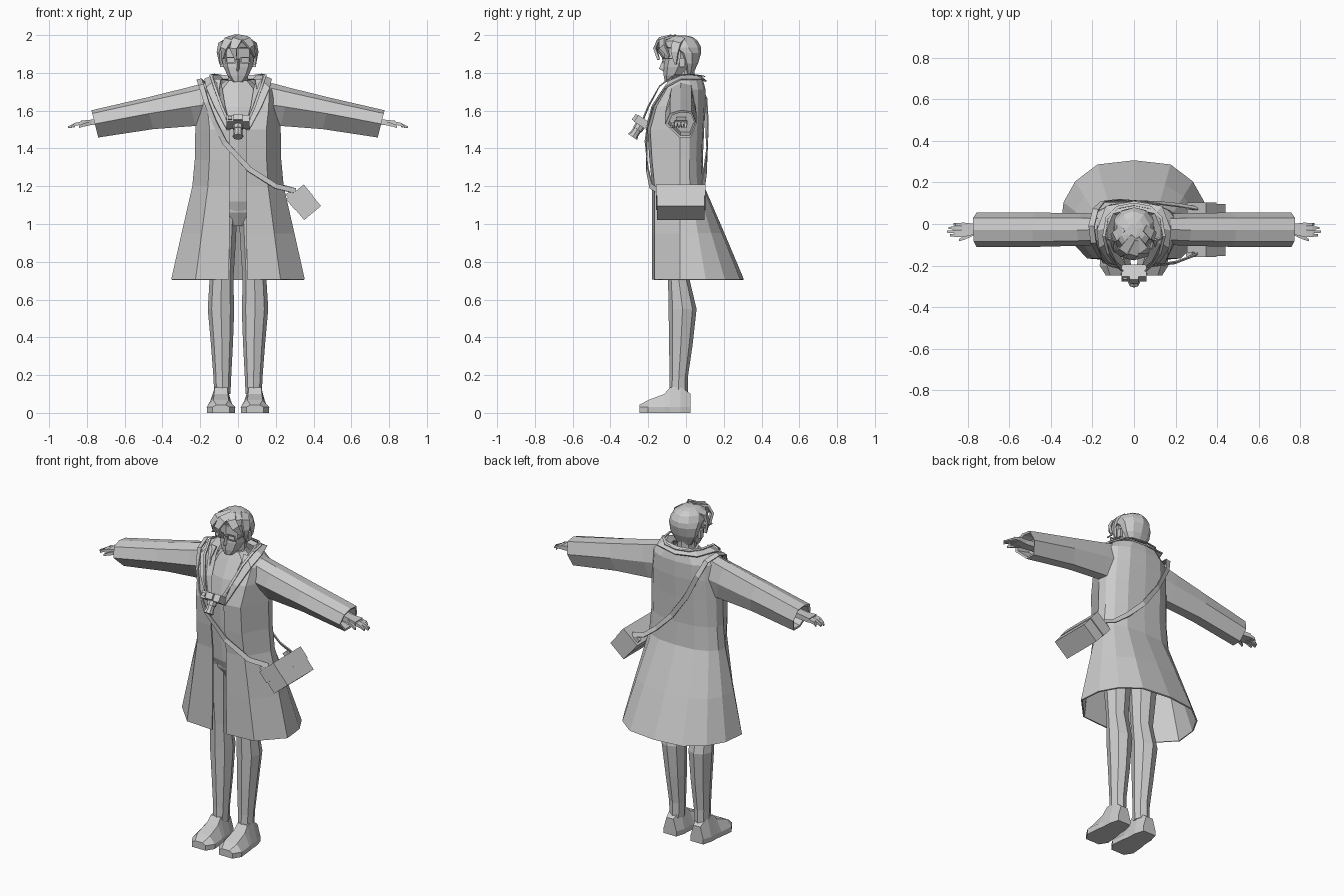
import bpy, bmesh
from math import sin, cos, pi, radians
from mathutils import Vector, Matrix


def loft(name, rings, closed=True, cap=True, thick=0):
    """Skin a list of equally long point rings."""
    bm = bmesh.new()
    vs = [[bm.verts.new(p) for p in r] for r in rings]
    n = len(rings[0])
    for a, b in zip(vs, vs[1:]):
        for i in range(n if closed else n - 1):
            j = (i + 1) % n
            bm.faces.new((a[i], a[j], b[j], b[i]))
    if closed and cap:
        bm.faces.new(vs[0])
        bm.faces.new(vs[-1])
    bmesh.ops.recalc_face_normals(bm, faces=bm.faces)
    me = bpy.data.meshes.new(name)
    bm.to_mesh(me)
    bm.free()
    ob = bpy.data.objects.new(name, me)
    bpy.context.collection.objects.link(ob)
    if thick:
        m = ob.modifiers.new("thickness", 'SOLIDIFY')
        m.thickness, m.offset = thick, 0
    return ob


def oval(z, w, yf, yb, cx=0, n=8):
    ym, h = (yf + yb) / 2, (yb - yf) / 2
    return [(cx + w * sin(2 * pi * i / n), ym - h * cos(2 * pi * i / n), z) for i in range(n)]


def box(name, size, at, frame=Matrix()):
    x, y, z = (s / 2 for s in size)
    sq = [(-x, -y), (x, -y), (x, y), (-x, y)]
    return loft(name, [[frame @ (Vector((a, b, c)) + Vector(at)) for a, b in sq] for c in (-z, z)])


def strip(name, pts, widths, t, centre):
    """Flat band along a path, facing away from a centre point."""
    P = [Vector(p) for p in pts]
    rings = []
    for i, p in enumerate(P):
        d = (P[min(i + 1, len(P) - 1)] - P[max(i - 1, 0)]).normalized()
        n = p - Vector(centre)
        if centre[2] == 0:  # body straps: lie flat on the shoulders
            n.z = max(0, p.z - 1.6) * 4
        side = d.cross(n).normalized()
        n = side.cross(d).normalized()
        s, n = side * widths[i] / 2, n * t / 2
        rings.append([p - s - n, p + s - n, p + s + n, p - s + n])
    return loft(name, rings)


# Coat: open-fronted rings (z, half width, front y, back y, half gap)
FX, FY = (1, .96, .8, .5), (0, .4, .7, .94)
coat = []
for z, w, yf, yb, g in [(.705, .35, -.175, .303, .048), (.95, .295, -.175, .20, .045),
                        (1.2, .238, -.175, .092, .045), (1.34, .225, -.19, .085, .045),
                        (1.5, .222, -.2, .092, .045), (1.62, .215, -.165, .1, .085),
                        (1.71, .205, -.11, .1, .1), (1.765, .15, -.075, .085, .09)]:
    h = [(g, yf), (g + (w - g) * .58, yf * .93)]
    h += [(w * a, -.03 + (yb + .03) * b) for a, b in zip(FX, FY)]
    coat.append([(x, y, z) for x, y in h] + [(0, yb, z)] + [(-x, y, z) for x, y in reversed(h)])
loft("coat", coat, closed=False, thick=.008)

# Collar and lapels: inner, ridge and outer lines from back to lapel point
half = [((0, .06, 1.765), (0, .075, 1.785), (0, .108, 1.755)),
        ((.08, .045, 1.765), (.1, .05, 1.785), (.135, .085, 1.765)),
        ((.1, -.02, 1.76), (.13, -.02, 1.785), (.178, -.03, 1.765)),
        ((.088, -.08, 1.73), (.13, -.09, 1.755), (.168, -.115, 1.72)),
        ((.07, -.15, 1.62), (.09, -.175, 1.63), (.125, -.18, 1.62)),
        ((.04, -.195, 1.5), (.048, -.21, 1.5), (.06, -.21, 1.5))]
loft("collar", [[(-x, y, z) for x, y, z in r] for r in half[:0:-1]] + half, closed=False, thick=.008)

# Shirt and hips
loft("shirt", [oval(*r) for r in [(1.07, .05, -.13, -.03), (1.12, .17, -.145, .05), (1.34, .18, -.165, .06),
     (1.5, .18, -.175, .06), (1.62, .16, -.145, .07), (1.72, .11, -.095, .06), (1.76, .065, -.075, .04)]])
loft("hips", [oval(*r) for r in [(.99, .05, -.09, .04), (1.06, .16, -.125, .07), (1.14, .165, -.135, .06)]])

HEX = [(-.11, 0), (-.085, .055), (-.03, .072), (.03, .065), (.055, 0), (.025, -.072), (-.035, -.072)]
for s, tag in ((1, "left"), (-1, "right")):
    # Trouser legs
    loft(tag + "_leg", [oval(z, w, a, b, s * c) for z, w, a, b, c in [
        (.10, .043, -.09, .01, .083), (.19, .047, -.086, .01, .083), (.36, .058, -.09, .035, .085),
        (.55, .07, -.092, .056, .09), (.70, .063, -.095, .02, .088), (.9, .078, -.11, .04, .09),
        (1.08, .082, -.125, .06, .085)]])
    # Shoes
    shoe = []
    for y, w, h in [(.025, .042, .1), (-.03, .058, .14), (-.085, .06, .135), (-.115, .066, .1),
                    (-.2, .074, .068), (-.247, .045, .042)]:
        shoe.append([(s * .09 + a * w, y, b) for a, b in
                     [(-1, 0), (1, 0), (1.02, .03), (.55, h), (-.55, h), (-1.02, .03)]])
    loft(tag + "_shoe", shoe)
    # Sleeve with open cuff turned inward
    rings = [[(s * (x + .25 * dz * k), y * ky, zc + dz * k) for y, dz in HEX]
             for x, zc, k, ky in [(.15, 1.635, 1.55, .9), (.25, 1.62, 1.4, .95), (.47, 1.585, 1.15, 1),
                                  (.758, 1.53, 1, 1), (.755, 1.53, .85, .85), (.68, 1.545, .8, .8)]]
    loft(tag + "_sleeve", rings)
    # Hand, fingers and thumb
    def limb(name, pts):
        loft(name, [[(s * x, y + a * w, z + b * t) for a, b in [(-1, -1), (1, -1), (1, 1), (-1, 1)]]
                    for x, y, z, w, t in pts])
    limb(tag + "_palm", [(.68, -.025, 1.55, .024, .018), (.77, -.025, 1.538, .026, .015),
                         (.83, -.028, 1.535, .036, .012)])
    for i, (yy, tip) in enumerate([(-.054, .885), (-.037, .9), (-.019, .893), (-.002, .87)]):
        limb(f"{tag}_finger_{i + 1}", [(.825, yy, 1.535, .008, .009), (.86, yy, 1.528, .008, .008),
                                       (tip, yy, 1.512, .005, .005)])
    limb(tag + "_thumb", [(.775, -.045, 1.535, .012, .01), (.815, -.065, 1.525, .01, .009),
                          (.842, -.078, 1.515, .005, .006)])

# Head, neck, nose, ears
loft("neck", [oval(1.70, .055, -.07, .04), oval(1.82, .05, -.06, .045)])
loft("head", [oval(*r) for r in [(1.752, .026, -.112, -.06), (1.785, .055, -.118, -.01), (1.83, .076, -.12, .035),
                                 (1.87, .084, -.115, .055), (1.93, .086, -.115, .06), (1.975, .05, -.08, .04)]])
loft("nose", [[(-.009, -.11, z), (0, y, z), (.009, -.11, z)] for z, y in [(1.808, -.12), (1.822, -.143), (1.875, -.12)]])
for s in (1, -1):
    box("ear", (.016, .03, .05), (s * .086, -.02, 1.855))

# Glasses
for s in (1, -1):
    for dz in (-.014, .014):
        box("glasses_rim", (.052, .006, .006), (s * .04, -.121, 1.868 + dz))
    for dx in (-.024, .024):
        box("glasses_side", (.006, .006, .03), (s * .04 + dx, -.121, 1.868))
    box("glasses_arm", (.005, .1, .007), (s * .086, -.075, 1.876))
box("glasses_bridge", (.03, .006, .006), (0, -.123, 1.874))

# Hair cap and swept locks
loft("hair", [oval(*r, n=10) for r in [(1.79, .05, 0, .035, 0), (1.85, .085, -.025, .064, 0),
     (1.905, .097, -.06, .08, 0), (1.935, .098, -.115, .08, 0), (1.97, .084, -.13, .062, -.003),
     (1.99, .055, -.105, .035, -.005), (1.998, .025, -.07, 0, -.008)]])
LOCKS = [[(.02, -.08, 1.992), (-.005, -.145, 1.975), (-.025, -.163, 1.93), (-.012, -.145, 1.87)],
         [(0, -.06, 1.995), (-.05, -.13, 1.975), (-.075, -.14, 1.93), (-.078, -.115, 1.875)],
         [(.01, -.07, 1.993), (.045, -.125, 1.975), (.07, -.125, 1.94), (.086, -.09, 1.885)],
         [(-.05, -.02, 1.985), (-.088, -.06, 1.96), (-.1, -.065, 1.91), (-.09, -.06, 1.845)],
         [(.05, -.02, 1.985), (.085, -.05, 1.96), (.096, -.06, 1.91), (.088, -.055, 1.845)]]
for i, p in enumerate(LOCKS):
    strip(f"hair_lock_{i + 1}", p, (.035, .05, .04, .008), .014, (0, -.03, 1.9))

# Small camera, tilted down, with neck strap
cam = Matrix.Translation((0, -.235, 1.54)) @ Matrix.Rotation(radians(56), 4, 'X')
box("camera_body", (.122, .042, .07), (0, 0, 0), cam)
box("camera_viewfinder", (.045, .036, .016), (0, 0, .042), cam)
box("camera_button", (.02, .02, .01), (-.042, 0, .039), cam)
loft("camera_lens", [[cam @ Vector((r * cos(i * pi / 4), y, r * sin(i * pi / 4) - .004)) for i in range(8)]
                     for y, r in [(-.015, .027), (-.045, .027), (-.046, .023), (-.075, .023), (-.085, .028), (-.092, .028)]])
side = [(.058, -.225, 1.56), (.085, -.2, 1.62), (.125, -.14, 1.73), (.145, -.06, 1.79),
        (.13, .03, 1.792), (.08, .08, 1.785)]
strap = side + [(0, .095, 1.782)] + [(-x, y, z) for x, y, z in reversed(side)]
strip("camera_strap", strap, [.014] * len(strap), .005, (0, -.04, 0))

# Shoulder bag with flap, end loops and cross-body strap
bag = Matrix.Translation((.349, -.028, 1.113)) @ Matrix.Rotation(radians(-40), 4, 'Y')
box("bag_body", (.116, .25, .143), (0, 0, 0), bag)
box("bag_flap", (.122, .262, .075), (0, 0, .037), bag)
for y in (-.118, .105):
    box("bag_loop", (.035, .02, .03), (-.03, y, .08), bag)
path = [(.305, -.145, 1.175), (.2, -.185, 1.2), (.06, -.205, 1.29), (-.07, -.212, 1.43), (-.125, -.195, 1.54),
        (-.165, -.155, 1.64), (-.195, -.09, 1.735), (-.205, -.01, 1.765), (-.185, .07, 1.745), (-.15, .108, 1.66),
        (-.08, .112, 1.52), (.02, .11, 1.38), (.13, .1, 1.27), (.22, .09, 1.2), (.305, .075, 1.175)]
strip("bag_strap", path, [.028] * len(path), .006, (0, -.04, 0))
